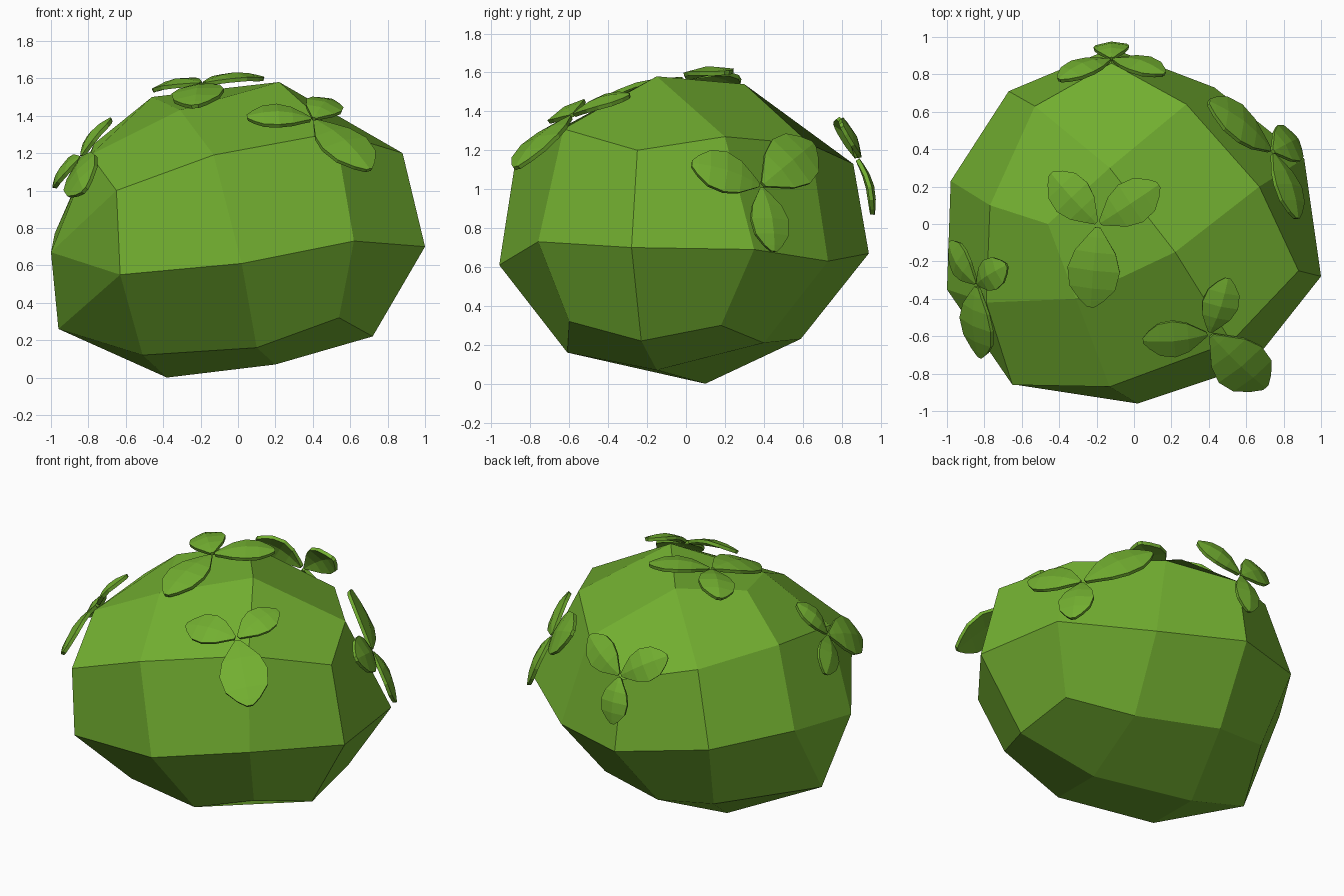
import bpy, bmesh, math
from mathutils import Vector

if "Cube" in bpy.data.objects:
    bpy.data.objects.remove(bpy.data.objects["Cube"])

green = bpy.data.materials.new("leaf green")
green.diffuse_color = (0.17, 0.43, 0.03, 1)
green.use_nodes = True
green.node_tree.nodes["Principled BSDF"].inputs["Base Color"].default_value = green.diffuse_color


def add_object(name, bm):
    mesh = bpy.data.meshes.new(name)
    bm.to_mesh(mesh)
    bm.free()
    mesh.materials.append(green)
    obj = bpy.data.objects.new(name, mesh)
    bpy.context.collection.objects.link(obj)
    return obj


# Bush body: uneven rings of corners wrapped in a faceted convex skin
crown = [(.22, -.15, 1.58), (-.13, .30, 1.54), (-.46, 0, 1.50), (-.31, -.40, 1.43)]
upper_ring = [(-.65, -.86, 1.0), (-.13, -.87, 1.19), (.52, -.63, 1.31), (.88, -.25, 1.20),
              (.67, .20, 1.27), (.28, .64, 1.23), (-.12, .86, 1.13), (-.53, .63, 1.22),
              (-.77, .10, 1.25), (-.79, -.42, 1.19)]
middle_ring = [(-.63, -.86, .55), (.02, -.96, .61), (.62, -.76, .73), (1.0, -.28, .70),
               (.91, .35, .69), (.43, .73, .63), (-.12, .94, .67), (-.67, .71, .74),
               (-.98, .23, .77), (-1.0, -.35, .67)]
lower_ring = [(-.51, -.42, .12), (.10, -.61, .16), (.54, -.60, .32), (.72, -.23, .22),
              (.70, .18, .30), (.33, .40, .21), (-.20, .59, .23), (-.58, .53, .28),
              (-.96, -.09, .26)]
base = [(-.38, .10, 0), (.20, -.15, .07)]

bm = bmesh.new()
for co in crown + upper_ring + middle_ring + lower_ring + base:
    bm.verts.new(co)
bmesh.ops.convex_hull(bm, input=bm.verts)
bmesh.ops.join_triangles(bm, faces=bm.faces[:], angle_face_threshold=math.radians(20),
                         angle_shape_threshold=math.radians(60))
bmesh.ops.recalc_face_normals(bm, faces=bm.faces)
add_object("bush_body", bm)

# Leaf outline: position along the leaf, half width (both relative to its length)
outline = [(0, .03), (.12, .12), (.30, .25), (.52, .32), (.75, .28), (.91, .15), (1, .04)]


def add_leaf(bm, root, tip, normal):
    """One arched leaf, with a raised midrib and lowered edges."""
    along = tip - root
    length = along.length
    side = along.cross(normal).normalized()
    up = side.cross(along).normalized()
    rows = []
    for t, w in outline:
        arch = .035 * math.sin(math.pi * t)
        rows.append([bm.verts.new(root + along * t + side * (s * w * length)
                                  + up * (arch - .018 * abs(s) * w / .32))
                     for s in (-1, 0, 1)])
    for a, b in zip(rows, rows[1:]):
        for i in (0, 1):
            bm.faces.new((a[i], a[i + 1], b[i + 1], b[i]))


# Leaf clusters: centre followed by three leaf tips
clusters = {
    "top_leaves": [(-.19, 0, 1.56), (-.23, -.44, 1.45), (-.44, .27, 1.54), (.13, .21, 1.60)],
    "front_leaves": [(.40, -.58, 1.37), (.05, -.62, 1.39), (.70, -.87, 1.11), (.50, -.29, 1.48)],
    "right_leaves": [(.73, .38, 1.01), (.87, .03, 1.13), (.40, .65, 1.23), (.87, .45, .68)],
    "left_leaves": [(-.83, -.32, 1.17), (-.68, -.22, 1.38), (-.98, -.10, 1.03), (-.82, -.71, 1.0)],
    "back_leaves": [(-.12, .87, 1.16), (-.40, .77, 1.33), (.16, .80, 1.33), (-.12, .96, .87)],
}
for name, points in clusters.items():
    root, a, b, c = map(Vector, points)
    normal = (b - a).cross(c - a).normalized()
    if normal.dot(root - Vector((0, 0, .8))) < 0:
        normal.negate()
    bm = bmesh.new()
    for tip in (a, b, c):
        add_leaf(bm, root + (tip - root) * .04 + normal * .01, tip, normal)
    bmesh.ops.recalc_face_normals(bm, faces=bm.faces)
    obj = add_object(name, bm)
    thick = obj.modifiers.new("thickness", 'SOLIDIFY')
    thick.thickness = .022
    thick.offset = 0
